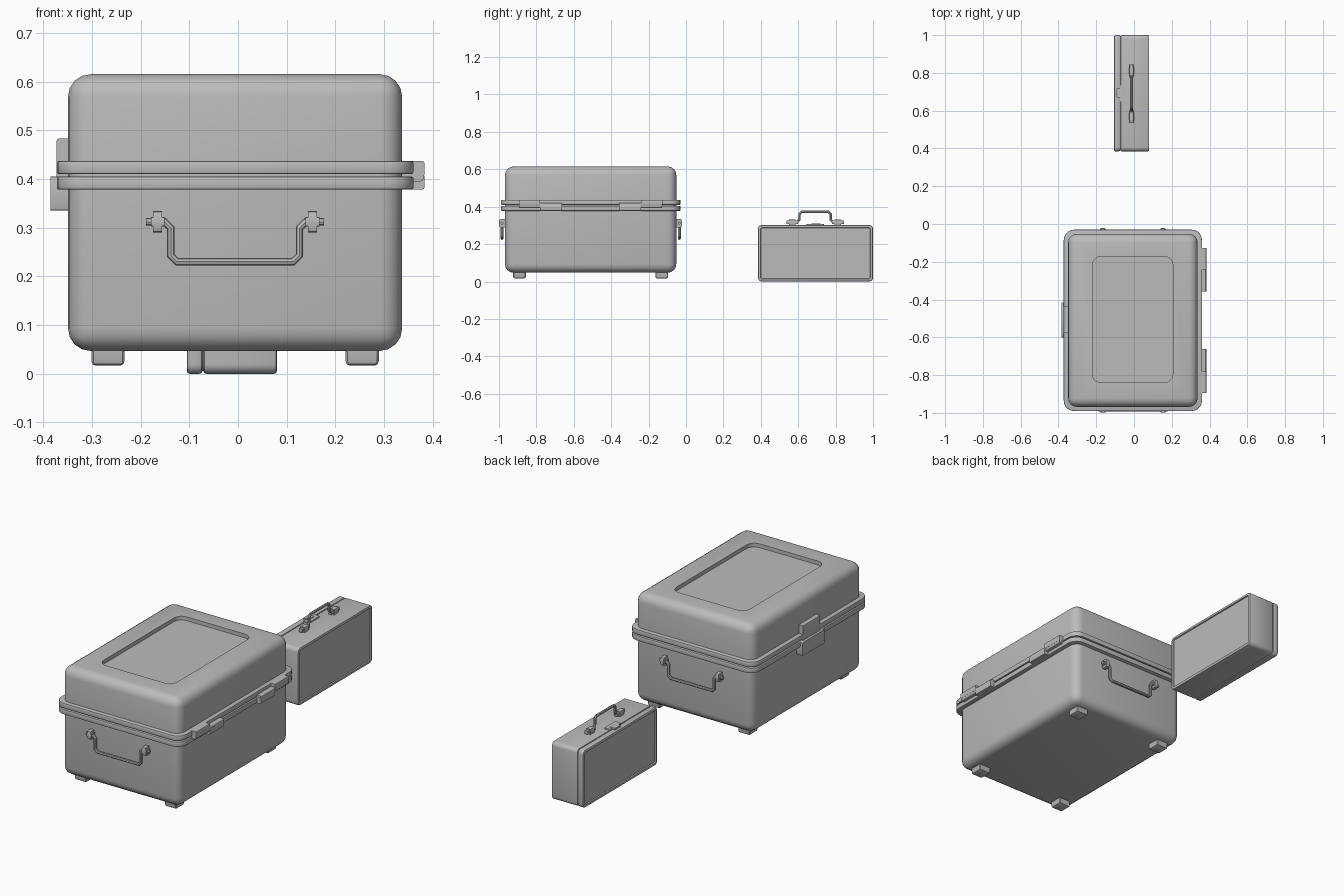
import bpy, bmesh, math
from mathutils import Vector

cube = bpy.data.objects.get("Cube")
if cube:
    bpy.data.objects.remove(cube, do_unlink=True)

grey = bpy.data.materials.new("grey")
grey.use_nodes = True
colour = (0.5, 0.5, 0.5, 1)
grey.diffuse_color = colour
grey.node_tree.nodes["Principled BSDF"].inputs["Base Color"].default_value = colour


def finish(obj):
    bpy.ops.object.select_all(action='DESELECT')
    obj.select_set(True)
    bpy.context.view_layer.objects.active = obj
    if obj.type == 'CURVE':
        bpy.ops.object.convert(target='MESH')
    bpy.ops.object.shade_smooth_by_angle(angle=math.radians(40))


def bevel(bm, edges, radius, segments):
    if radius:
        bmesh.ops.bevel(bm, geom=edges, offset=radius, offset_type='OFFSET',
                        segments=segments, profile=0.5, affect='EDGES')


def block(name, lo, hi, axis=2, corner=0, cap=0, ends=(0, 1), segs=3,
          together=False, panel=None):
    """Box with rounded corners along an axis, softened ends and an optional sunk panel."""
    lo, hi = Vector(lo), Vector(hi)
    bm = bmesh.new()
    bmesh.ops.create_cube(bm, size=1)
    for v in bm.verts:
        v.co = Vector([(lo[i] + hi[i]) / 2 + v.co[i] * (hi[i] - lo[i]) for i in range(3)])
    levels = [(lo, hi)[e][axis] for e in ends]

    def along():
        return [e for e in bm.edges
                if abs((e.verts[0].co - e.verts[1].co)[axis]) > 1e-4]

    def rim():
        return [e for e in bm.edges
                if any(all(abs(v.co[axis] - k) < 1e-4 for v in e.verts) for k in levels)]

    if together:
        bevel(bm, along() + rim(), corner, segs)
    else:
        bevel(bm, along(), corner, segs)
        bevel(bm, rim(), cap, 2)
    if panel is not None:
        level = (lo, hi)[panel][axis]
        face = [f for f in bm.faces
                if all(abs(v.co[axis] - level) < 1e-4 for v in f.verts)]
        bmesh.ops.inset_region(bm, faces=face, thickness=0.008, use_even_offset=True)
        bmesh.ops.inset_region(bm, faces=face, thickness=0.002, depth=-0.006,
                               use_even_offset=True)
    bmesh.ops.recalc_face_normals(bm, faces=bm.faces[:])
    mesh = bpy.data.meshes.new(name)
    bm.to_mesh(mesh)
    bm.free()
    obj = bpy.data.objects.new(name, mesh)
    bpy.context.collection.objects.link(obj)
    mesh.materials.append(grey)
    finish(obj)
    return obj


def rod(name, half, place, radius):
    """Symmetric bent rod; half lists (side, height) points from the end inwards."""
    path = half + [(-s, h) for s, h in reversed(half)]
    curve = bpy.data.curves.new(name, 'CURVE')
    curve.dimensions = '3D'
    curve.bevel_depth = radius
    curve.bevel_resolution = 2
    curve.use_fill_caps = True
    spline = curve.splines.new('POLY')
    spline.points.add(len(path) - 1)
    for p, (s, h) in zip(spline.points, path):
        p.co = (*place(s, h), 1)
    curve.materials.append(grey)
    obj = bpy.data.objects.new(name, curve)
    bpy.context.collection.objects.link(obj)
    finish(obj)


# Large case shell
CX, CY = -0.006, -0.51
X, Y = 0.343, 0.458
block("large_case_base", (CX - X, CY - Y, 0.047), (CX + X, CY + Y, 0.408),
      corner=0.046, ends=(0,), segs=4, together=True)
lid = block("large_case_lid", (CX - X, CY - Y, 0.407), (CX + X, CY + Y, 0.615),
            corner=0.046, ends=(1,), segs=4, together=True)

# Sunk panel in the lid
cutter = block("lid_panel_cutter", (-0.22, -0.84, 0.595), (0.206, -0.172, 0.7),
               corner=0.045, segs=5)
cutter.hide_render = True
cut = lid.modifiers.new("sunk_panel", 'BOOLEAN')
cut.object = cutter
cut.solver = 'EXACT'
bpy.ops.object.select_all(action='DESELECT')
lid.select_set(True)
bpy.context.view_layer.objects.active = lid
bpy.ops.object.modifier_apply(modifier=cut.name)
bpy.data.objects.remove(cutter, do_unlink=True)
finish(lid)

# Flanges where the lid meets the base
for name, z in (("lower_flange", 0.378), ("upper_flange", 0.41)):
    block(name, (CX - 0.366, CY - 0.48, z), (CX + 0.366, CY + 0.48, z + 0.027),
          corner=0.055, cap=0.004, segs=5)

# Feet
for i, sx in enumerate((-1, 1)):
    for j, sy in enumerate((-1, 1)):
        x, y = CX + sx * 0.261, CY + sy * 0.38
        block(f"foot_{i}_{j}", (x - 0.034, y - 0.034, 0.017), (x + 0.034, y + 0.034, 0.06),
              corner=0.004, cap=0.009, ends=(0,), segs=1)

# Hinges on the left side, each with an upper and a lower leaf
for i, s in enumerate((-1, 1)):
    for leaf, near, far, z0, z1 in (("lower", 0.152, 0.27, 0.378, 0.41),
                                    ("upper", 0.27, 0.384, 0.405, 0.437)):
        a, b = sorted((CY + s * near, CY + s * far))
        block(f"{leaf}_hinge_leaf_{i}", (0.33, a, z0), (0.383, b, z1),
              axis=1, corner=0.005, segs=2)
    a, b = sorted((CY + s * 0.153, CY + s * 0.383))
    block(f"hinge_barrel_{i}", (0.33, a, 0.395), (0.381, b, 0.42), axis=1, corner=0.006)

# Latch on the right side
block("latch_keeper", (-0.373, -0.578, 0.4), (-0.34, -0.437, 0.483),
      axis=1, corner=0.006, segs=2)
block("latch_lever", (-0.385, -0.6, 0.335), (-0.34, -0.415, 0.405), axis=0, corner=0.004, segs=2)

# Drop handles at the front and back
drop = [(0.183, 0.312), (0.145, 0.312), (0.132, 0.299), (0.132, 0.243), (0.119, 0.23)]
for end, s in (("front", -1), ("back", 1)):
    rod(end + "_handle", drop, lambda a, h: (CX + a, CY + s * 0.474, h), 0.008)
    for i, t in enumerate((-1, 1)):
        x = CX + t * 0.159
        a, b = sorted((CY + s * 0.45, CY + s * 0.489))
        block(f"{end}_handle_bracket_{i}", (x - 0.009, a, 0.29), (x + 0.009, b, 0.334),
              axis=0, corner=0.008, segs=2)
        block(f"{end}_handle_boss_{i}", (x - 0.014, a, 0.302), (x + 0.014, b - 0.004 * s, 0.322),
              axis=0, corner=0.004, segs=2)

# Small case shell
block("small_case_base", (-0.071, 0.385, 0), (0.08, 1, 0.302),
      axis=0, corner=0.02, cap=0.006, segs=4, panel=1)
block("small_case_lid", (-0.105, 0.385, 0), (-0.073, 1, 0.302),
      axis=0, corner=0.02, cap=0.006, segs=4, panel=0)
block("small_case_seam", (-0.09, 0.391, 0.006), (-0.06, 0.994, 0.296),
      axis=0, corner=0.018, segs=4)

# Small case clasp
block("clasp_plate", (-0.075, 0.645, 0.295), (-0.042, 0.737, 0.308), corner=0.005, segs=2)
block("clasp_tongue", (-0.092, 0.67, 0.295), (-0.06, 0.718, 0.311), corner=0.003, segs=2)

# Small case carrying handle
MY, HX = 0.69, -0.013
carry = [(0.15, 0.317), (0.098, 0.317), (0.083, 0.332), (0.083, 0.361), (0.072, 0.372)]
rod("carry_handle", carry, lambda a, h: (HX, MY + a, h), 0.007)
for i, s in enumerate((-1, 1)):
    y = MY + s * 0.122
    block(f"carry_handle_bracket_{i}", (HX - 0.014, y - 0.017, 0.298),
          (HX + 0.014, y + 0.017, 0.331), axis=1, corner=0.008, segs=2)
    block(f"carry_handle_boss_{i}", (HX - 0.01, y - 0.032, 0.307),
          (HX + 0.01, y + 0.032, 0.327), axis=1, corner=0.005, segs=2)
